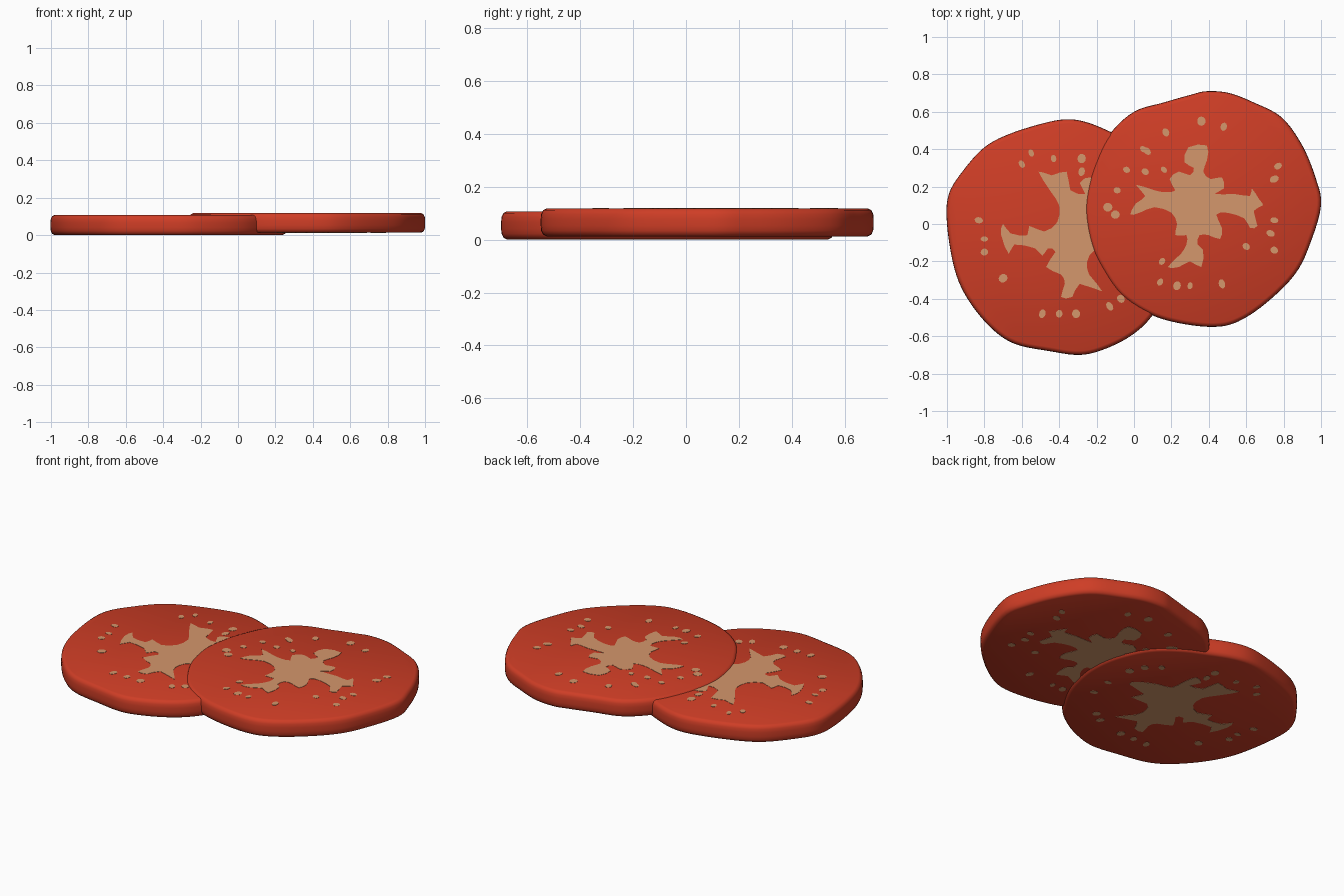
import bpy, bmesh, math, random
from mathutils import Vector

if "Cube" in bpy.data.objects:
    bpy.data.objects.remove(bpy.data.objects["Cube"])

random.seed(4)


def material(name, rgb):
    m = bpy.data.materials.new(name)
    m.diffuse_color = (*rgb, 1)
    m.use_nodes = True
    m.node_tree.nodes["Principled BSDF"].inputs["Base Color"].default_value = m.diffuse_color
    return m


RED = material("tomato_red", (0.62, 0.047, 0.019))
TAN = material("seed_tan", (0.66, 0.31, 0.15))


def finish(bm, name, mat, smooth=False):
    bmesh.ops.recalc_face_normals(bm, faces=bm.faces[:])
    me = bpy.data.meshes.new(name)
    bm.to_mesh(me)
    bm.free()
    me.materials.append(mat)
    ob = bpy.data.objects.new(name, me)
    bpy.context.collection.objects.link(ob)
    if smooth:
        bpy.context.view_layer.objects.active = ob
        ob.select_set(True)
        bpy.ops.object.shade_smooth_by_angle(angle=math.radians(40))
        ob.select_set(False)
    return ob


def points(flat, centre):
    """Pairs in hundredths of a unit, relative to the slice centre."""
    return [Vector((centre[0] + x / 100, centre[1] + y / 100))
            for x, y in zip(flat[::2], flat[1::2])]


def smooth_loop(p, steps):
    """Closed Catmull-Rom curve through the points."""
    out, n = [], len(p)
    for i in range(n):
        a, b, c, d = (p[(i + k) % n] for k in (-1, 0, 1, 2))
        for s in range(steps):
            t = s / steps
            out.append(0.5 * (2 * b + (c - a) * t + (2 * a - 5 * b + 4 * c - d) * t * t
                              + (3 * b - a - 3 * c + d) * t ** 3))
    return out


def prism(bm, loop, z0, z1):
    low = [bm.verts.new((p.x, p.y, z0)) for p in loop]
    high = [bm.verts.new((p.x, p.y, z1)) for p in loop]
    bm.faces.new(low[::-1])
    bm.faces.new(high)
    n = len(loop)
    for i in range(n):
        j = (i + 1) % n
        bm.faces.new((low[i], low[j], high[j], high[i]))


def slice_body(name, outline, centre, z0, z1):
    # rounded rim: (inset, height fraction)
    rim = [(0.022, 0), (0.009, 0.06), (0.002, 0.2), (0, 0.38),
           (0, 0.62), (0.002, 0.8), (0.009, 0.94), (0.022, 1)]
    loop = smooth_loop(points(outline, centre), 5)
    c, n = Vector(centre), len(loop)
    bm = bmesh.new()
    rings = []
    for inset, f in rim:
        ring = []
        for p in loop:
            q = p - (p - c).normalized() * inset
            ring.append(bm.verts.new((q.x, q.y, z0 + (z1 - z0) * f)))
        rings.append(ring)
    for a, b in zip(rings, rings[1:]):
        for i in range(n):
            j = (i + 1) % n
            bm.faces.new((a[i], a[j], b[j], b[i]))
    bm.faces.new(rings[0][::-1])
    bm.faces.new(rings[-1])
    finish(bm, name, RED, True)


def markings(name, core, seeds, centre, z0, z1):
    # thin painted plates on both cut faces
    spans = ((z0 - 0.0015, z0 + 0.001), (z1 - 0.001, z1 + 0.0015))
    bm = bmesh.new()
    loop = smooth_loop(points(core, centre), 2)
    for lo, hi in spans:
        prism(bm, loop, lo, hi)
    finish(bm, name + "_core", TAN)

    bm = bmesh.new()
    c = Vector(centre)
    for p in points(seeds, centre):
        out = (p - c).normalized()
        side = Vector((-out.y, out.x))
        r = random.uniform(0.019, 0.026)
        w = r * random.uniform(0.65, 0.95)
        ell = [p + out * r * math.cos(a) + side * w * math.sin(a)
               for a in (k * math.tau / 10 for k in range(10))]
        for lo, hi in spans:
            prism(bm, ell, lo, hi)
    finish(bm, name + "_seeds", TAN)


# lower left slice
left_outline = [-64, 7, -63, 23, -55, 36, -44, 48, -31, 55, -12, 61, 1, 63, 12, 61,
                24, 56, 38, 49, 51, 38, 59, 22, 62, 7, 61, -8, 56, -25, 45, -43,
                34, -53, 20, -60, 7, -63, -9, -61, -28, -57, -41, -48, -53, -33, -60, -17]
left_core = [-15, 35, -8, 33, 0, 35, 2, 25, 10, 23, 7, 29, 13, 32, 15, 23, 16, 15,
             24, 13, 34, 8, 36, 3, 23, 0, 26, -7, 15, -7, 11, -13, 12, -20, 19, -29,
             7, -25, 3, -32, -3, -32, -1, -25, -3, -20, -11, -16, -6, -8, -10, -6,
             -13, -10, -17, -6, -28, -4, -31, -9, -35, 1, -34, 7, -30, 2, -21, 1,
             -20, 6, -12, 3, -5, 8, -4, 17, -9, 25]
left_seeds = [-19, 45, -24, 39, -7, 42, 8, 42, 8, 35, -47, 9, -44, -1, -44, -8, -34, -22,
              -13, -41, -4, -41, 5, -41, 23, -37, 29, -33, 45, -16, 46, -3, 45, 14,
              34, 28, 41, 22]

# upper right slice
right_outline = [63, 2, 60, 17, 53, 34, 42, 49, 27, 57, 14, 62, 2, 63, -7, 61, -21, 57,
                 -37, 52, -50, 40, -58, 24, -62, 10, -63, -3, -60, -19, -54, -32,
                 -44, -46, -29, -56, -13, -61, 6, -63, 19, -60, 34, -50, 49, -35, 57, -19]
right_core = [-8, 33, 2, 34, 2, 26, 0, 20, 4, 16, 10, 17, 11, 11, 6, 8, 17, 8, 25, 7,
              26, 11, 30, 5, 32, 2, 27, -1, 29, -9, 25, -10, 22, -5, 13, -2, 7, -3,
              10, -10, 9, -16, 3, -14, -2, -14, -3, -19, 0, -22, -1, -31, -7, -28,
              -13, -31, -19, -31, -12, -24, -9, -19, -9, -14, -15, -14, -14, -8,
              -17, -2, -26, 1, -34, -2, -39, -3, -36, 3, -31, 7, -36, 13, -26, 10,
              -20, 9, -15, 10, -18, 16, -13, 20, -7, 18, -5, 22, -10, 25]
right_seeds = [-1, 47, 11, 44, -20, 41, -32, 32, -30, 31, -41, 21, -31, 20, 40, 23, 38, 16,
               38, -6, 36, -13, 38, -22, 23, -20, 10, -40, -7, -41, -14, -41, -23, -39,
               -22, -28, -46, 10, -51, 1, -47, -3, -21, 21]

for name, outline, core, seeds, centre, z0, z1 in (
        ("left_slice", left_outline, left_core, left_seeds, (-0.36, -0.07), 0.0015, 0.107),
        ("right_slice", right_outline, right_core, right_seeds, (0.37, 0.08), 0.013, 0.118)):
    slice_body(name, outline, centre, z0, z1)
    markings(name, core, seeds, centre, z0, z1)
